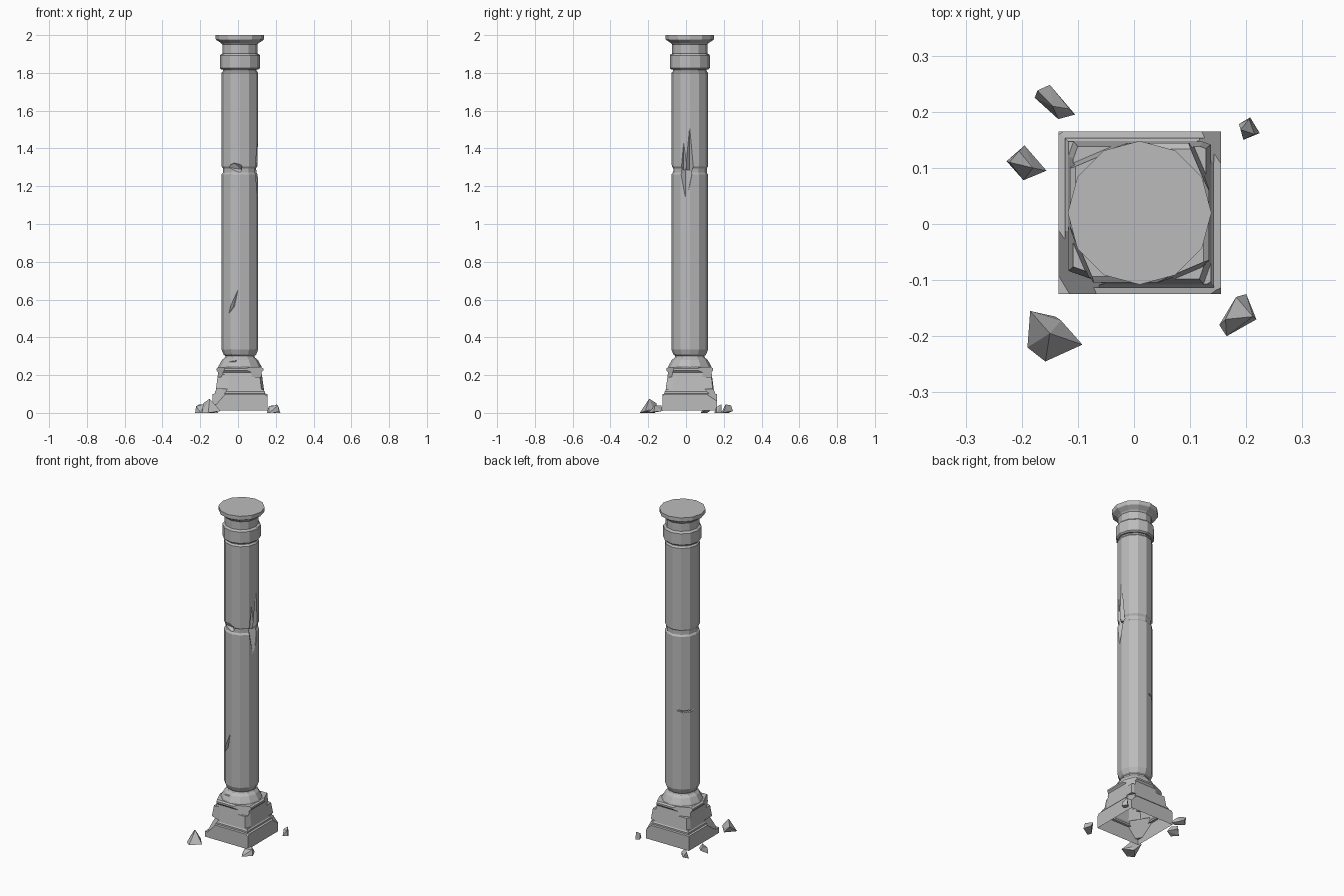
import bpy, bmesh
from math import pi, cos, sin, sqrt
from mathutils import Vector, Matrix

if "Cube" in bpy.data.objects:
    bpy.data.objects.remove(bpy.data.objects["Cube"])

AXIS = Vector((0.01, 0.02, 0))

stone = bpy.data.materials.new("grey stone")
stone.use_nodes = True
stone.diffuse_color = (0.5, 0.5, 0.5, 1)
stone.node_tree.nodes["Principled BSDF"].inputs["Base Color"].default_value = (0.5, 0.5, 0.5, 1)


def add_object(name, bm, offset=AXIS):
    bmesh.ops.recalc_face_normals(bm, faces=bm.faces)
    mesh = bpy.data.meshes.new(name)
    bm.to_mesh(mesh)
    bm.free()
    mesh.materials.append(stone)
    ob = bpy.data.objects.new(name, mesh)
    ob.location = offset
    bpy.context.collection.objects.link(ob)
    return ob


def loft(name, profile, sides):
    """Stack regular polygons; for four sides the radius is the half width."""
    bm = bmesh.new()
    k, turn = (sqrt(2), pi / 4) if sides == 4 else (1, 0)
    rings = []
    for r, z in profile:
        angles = [turn + 2 * pi * i / sides for i in range(sides)]
        rings.append([bm.verts.new((k * r * cos(a), k * r * sin(a), z)) for a in angles])
    for low, high in zip(rings, rings[1:]):
        for i in range(sides):
            j = (i + 1) % sides
            bm.faces.new((low[i], low[j], high[j], high[i]))
    bm.faces.new(rings[0][::-1])
    bm.faces.new(rings[-1])
    return add_object(name, bm)


def hull(name, points, turn=0, offset=AXIS):
    bm = bmesh.new()
    for p in points:
        bm.verts.new(Matrix.Rotation(turn, 3, "Z") @ Vector(p))
    out = bmesh.ops.convex_hull(bm, input=bm.verts)
    bmesh.ops.delete(bm, geom=[v for v in out["geom_interior"] if isinstance(v, bmesh.types.BMVert)],
                     context="VERTS")
    bmesh.ops.dissolve_limit(bm, angle_limit=0.02, verts=bm.verts, edges=bm.edges)
    return add_object(name, bm, offset)


def carve(ob, cutters):
    """Subtract every cutter, bake the result and drop the cutters."""
    for c in cutters:
        c.hide_render = True
        mod = ob.modifiers.new("chip", "BOOLEAN")
        mod.operation, mod.solver, mod.object = "DIFFERENCE", "EXACT", c
    bpy.context.view_layer.update()
    mesh = bpy.data.meshes.new_from_object(ob.evaluated_get(bpy.context.evaluated_depsgraph_get()))
    ob.modifiers.clear()
    ob.data = mesh
    for c in cutters:
        bpy.data.objects.remove(c)


def splinter(depth, left, right, wide, tip, turn=0):
    """Long wedge: broad end at height wide, point at height tip, cut into the +x side."""
    mid = (left + right) / 2
    return hull("splinter_cutter", [(0.098, mid, tip), (0.15, mid, tip), (0.15, left - 0.02, wide),
                                    (0.15, right + 0.02, wide), (0.098 - depth, mid, wide),
                                    (0.09, left, wide), (0.09, right, wide)], turn)


def corner_chip(turn, near, low, high, slope=0.0, skew=0.0):
    """Slab across a corner; near is its distance from the axis along the diagonal."""
    pts = [(d + (slope if z == high else 0) + skew * s, s * 0.15, z)
           for d in (near, near + 0.2) for s in (-1, 1) for z in (low, high)]
    return hull("corner_cutter", pts, turn)


# Shaft with rounded ends and a grooved joint
shaft = loft("shaft", [(0.075, 0.30), (0.086, 0.308), (0.097, 0.335), (0.097, 1.262), (0.09, 1.272),
                       (0.09, 1.295), (0.097, 1.305), (0.097, 1.80), (0.089, 1.81), (0.089, 1.825)], 12)
front = -pi / 2
cuts = [
    splinter(0.03, -0.05, -0.015, 1.285, 1.50),
    splinter(0.03, -0.022, 0.02, 1.285, 1.52),
    splinter(0.035, -0.06, 0.015, 1.2855, 1.10),
    # Chip on the front joint
    hull("joint_cutter", [(0.075, -0.07, 1.30), (0.07, 0.005, 1.29), (0.13, -0.09, 1.325),
                          (0.13, 0.02, 1.335), (0.13, -0.05, 1.35), (0.13, -0.03, 1.235),
                          (0.13, 0.02, 1.26), (0.085, -0.03, 1.32)], front),
    # Diagonal crack low on the front
    hull("crack_cutter", [(0.098, -0.005, 0.67), (0.14, -0.005, 0.67), (0.075, -0.035, 0.56),
                          (0.13, -0.01, 0.57), (0.13, -0.055, 0.56), (0.075, -0.078, 0.50),
                          (0.13, -0.085, 0.49)], front),
    # Chip at the foot
    hull("foot_cutter", [(0.07, -0.05, 0.30), (0.13, -0.075, 0.31), (0.13, -0.03, 0.36),
                         (0.13, -0.06, 0.36), (0.13, -0.02, 0.29), (0.13, -0.05, 0.28)], front),
]
# Thin level crack on the back
for a, b, rise in ((-0.055, -0.015, 0.008), (-0.017, 0.02, -0.005), (0.018, 0.055, -0.004)):
    cuts.append(hull("slit_cutter", [(r, y, 0.81 + h + (rise if y == a else 0))
                                     for r in (0.08, 0.13) for y in (a, b)
                                     for h in (-0.005, 0.005)], 0.75 * pi))
carve(shaft, cuts)

# Capital: collar, neck and round top slab
loft("capital", [(0.098, 1.818), (0.106, 1.825), (0.106, 1.893), (0.10, 1.90), (0.093, 1.902),
                 (0.093, 1.95), (0.10, 1.958), (0.126, 1.975), (0.128, 1.98), (0.128, 2.0)], 12)

# Round cushion under the shaft
cushion = loft("cushion", [(0.117, 0.238), (0.112, 0.25), (0.095, 0.28), (0.08, 0.293), (0.075, 0.305)], 12)
carve(cushion, [hull("cushion_cutter", [(0.08, -0.06, 0.27), (0.08, -0.02, 0.275), (0.15, -0.09, 0.28),
                                        (0.15, 0.0, 0.285), (0.15, -0.07, 0.25), (0.15, -0.02, 0.255)], front)])

# Square pedestal with moulded edges and broken corners
pedestal = loft("pedestal", [(0.145, 0.012), (0.145, 0.10), (0.133, 0.102), (0.133, 0.112), (0.128, 0.118),
                             (0.115, 0.215), (0.124, 0.225), (0.124, 0.235), (0.114, 0.242)], 4)
corners = []
for i, (top, body, plinth) in enumerate(((0.146, 0.166, 0.165), (0.138, 0.162, 0.19),
                                         (0.14, 0.148, 0.135), (0.143, 0.158, 0.185))):
    turn = pi / 4 + i * pi / 2
    corners.append(corner_chip(turn, top, 0.19, 0.27, -0.012, 0.06))
    corners.append(corner_chip(turn + 0.12, body, 0.125, 0.20, -0.012, -0.05))
    corners.append(corner_chip(turn - 0.05, plinth + 0.05, 0.045, 0.126, -0.062, 0.03))
carve(pedestal, corners)

# The pedestal is hollow underneath
bm = bmesh.new()
bm.from_mesh(pedestal.data)
under = [f for f in bm.faces if f.normal.z < -0.9 and f.calc_center_median().z < 0.02]
bmesh.ops.delete(bm, geom=under, context="FACES_ONLY")
bm.to_mesh(pedestal.data)
bm.free()

# Fallen fragments around the base
fragments = {
    "front_right_shard": [(-0.19, -0.22, 0), (-0.158, -0.245, 0), (-0.092, -0.215, 0.01), (-0.13, -0.172, 0.02),
                          (-0.185, -0.155, 0.05), (-0.15, -0.195, 0.075), (-0.14, -0.165, 0)],
    "front_left_chunk": [(0.152, -0.18, 0), (0.165, -0.2, 0), (0.218, -0.17, 0.005), (0.2, -0.125, 0.01),
                         (0.182, -0.13, 0.04), (0.163, -0.17, 0.035), (0.212, -0.165, 0.04)],
    "back_left_chunk": [(0.187, 0.178, 0), (0.195, 0.15, 0), (0.224, 0.162, 0), (0.207, 0.19, 0),
                        (0.19, 0.168, 0.035), (0.205, 0.187, 0.045), (0.215, 0.16, 0.03)],
    "right_chunk": [(-0.227, 0.112, 0), (-0.197, 0.078, 0), (-0.156, 0.095, 0.01), (-0.195, 0.14, 0.02),
                    (-0.205, 0.13, 0.045), (-0.222, 0.11, 0.035), (-0.18, 0.1, 0.045)],
    "back_right_chunk": [(-0.177, 0.225, 0), (-0.135, 0.187, 0), (-0.105, 0.195, 0), (-0.15, 0.248, 0.01),
                         (-0.172, 0.238, 0.04), (-0.145, 0.21, 0.045), (-0.115, 0.205, 0.02)],
}
for name, pts in fragments.items():
    hull(name, pts, offset=Vector())
